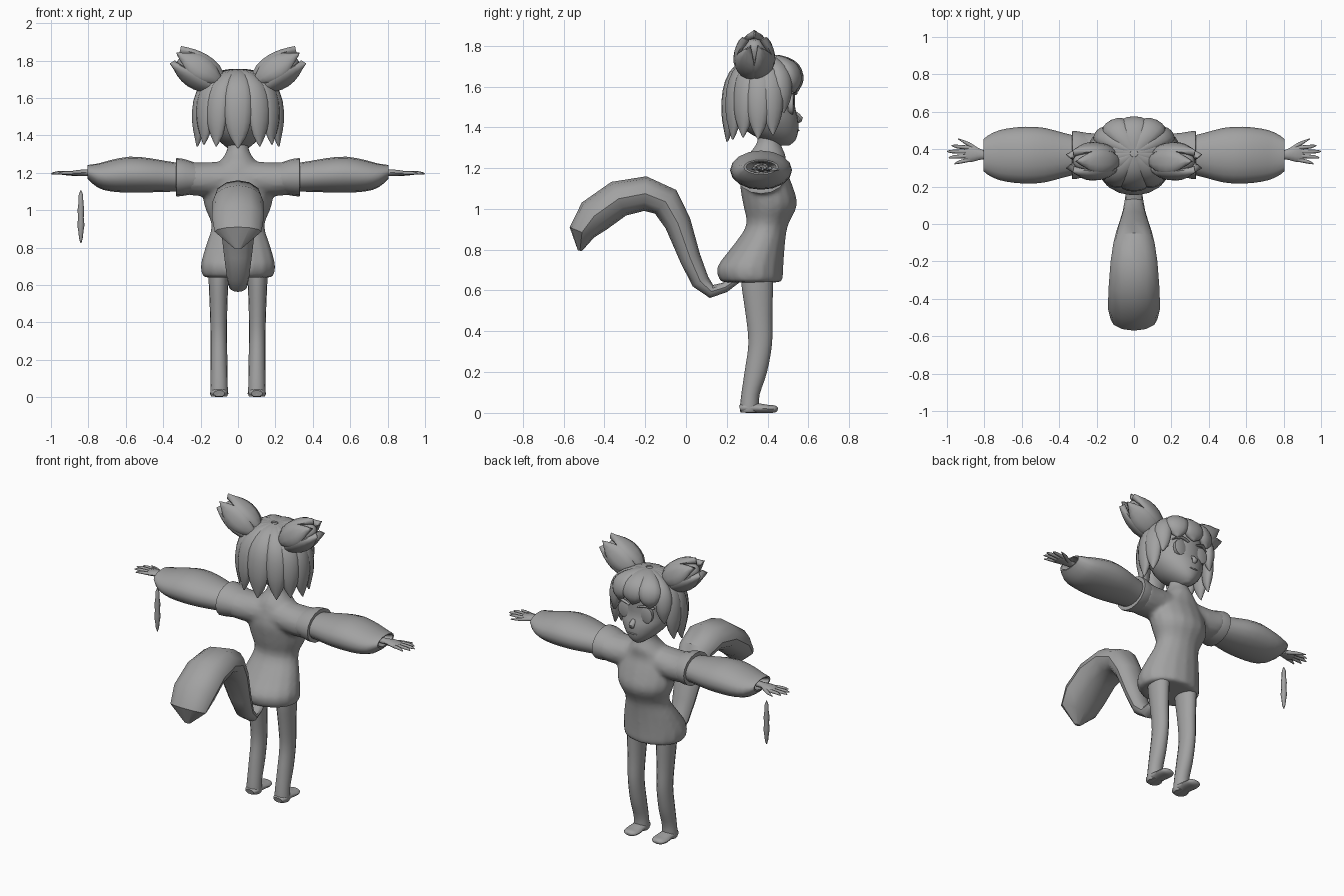
import bpy, bmesh, math
from mathutils import Vector as V

if "Cube" in bpy.data.objects:
    bpy.data.objects.remove(bpy.data.objects["Cube"])

grey = bpy.data.materials.new("plain grey")
grey.use_nodes = True
grey.diffuse_color = (0.36, 0.36, 0.36, 1)
grey.node_tree.nodes["Principled BSDF"].inputs["Base Color"].default_value = grey.diffuse_color


def finish(name, bm, angle=50):
    bmesh.ops.recalc_face_normals(bm, faces=bm.faces)
    mesh = bpy.data.meshes.new(name)
    bm.to_mesh(mesh)
    bm.free()
    mesh.materials.append(grey)
    ob = bpy.data.objects.new(name, mesh)
    bpy.context.collection.objects.link(ob)
    bpy.ops.object.select_all(action='DESELECT')
    ob.select_set(True)
    bpy.context.view_layer.objects.active = ob
    bpy.ops.object.shade_smooth_by_angle(angle=math.radians(angle))
    return ob


def smooth_rows(rows, steps):
    """Catmull-Rom between rows of numbers."""
    if steps < 2:
        return rows
    out = []
    for i in range(len(rows) - 1):
        quad = zip(rows[max(i - 1, 0)], rows[i], rows[i + 1], rows[min(i + 2, len(rows) - 1)])
        quad = list(quad)
        for k in range(steps):
            t = k / steps
            out.append([b + (c - a) * t / 2 + (a - 2.5 * b + 2 * c - d / 2) * t * t
                        + (1.5 * b - a / 2 - 1.5 * c + d / 2) * t ** 3 for a, b, c, d in quad])
    return out + [rows[-1]]


def loft(name, rows, wide, n=16, steps=3, normal=None, angle=50):
    """Tube through rows of x, y, z, half width along wide, half thickness."""
    bm = bmesh.new()
    rows = smooth_rows(rows, steps)
    wide = V(wide).normalized()
    rings = []
    for i, r in enumerate(rows):
        tangent = V(rows[min(i + 1, len(rows) - 1)][:3]) - V(rows[max(i - 1, 0)][:3])
        other = V(normal or tangent).cross(wide).normalized()
        turns = [2 * math.pi * k / n for k in range(n)]
        rings.append([bm.verts.new(V(r[:3]) + wide * max(r[3], .001) * math.cos(t)
                                   + other * max(r[4], .001) * math.sin(t)) for t in turns])
    for a, b in zip(rings, rings[1:]):
        for k in range(n):
            bm.faces.new((a[k], a[k - 1], b[k - 1], b[k]))
    bm.faces.new(rings[0])
    bm.faces.new(rings[-1])
    return finish(name, bm, angle)


def stack(name, rows, **kw):
    """Upright loft from rows of height, half width, back y, front y."""
    rows = [(0, (b + f) / 2, z, w, (f - b) / 2) for z, w, b, f in rows]
    return loft(name, rows, (1, 0, 0), normal=(0, 0, 1), **kw)


def ball(name, centre, size):
    bm = bmesh.new()
    bmesh.ops.create_uvsphere(bm, u_segments=20, v_segments=12, radius=1)
    for v in bm.verts:
        v.co = V(centre) + V(c * s for c, s in zip(v.co, size))
    return finish(name, bm)


# Tunic with shoulders, fused into one soft surface
tunic = stack("tunic", [
    (.64, .18, .18, .465), (.66, .195, .16, .475), (.72, .198, .155, .478), (.82, .17, .23, .485),
    (.92, .142, .295, .50), (1.02, .18, .28, .545), (1.12, .19, .265, .52),
    (1.2, .17, .28, .49), (1.26, .1, .3, .49), (1.32, .06, .345, .465), (1.4, .055, .36, .46)])
yoke = loft("shoulders", [
    (x, .375, z, h, d) for x, z, h, d in
    [(-.29, 1.175, .09, .12), (-.2, 1.165, .09, .11), (0, 1.17, .095, .1),
     (.2, 1.165, .09, .11), (.29, 1.175, .09, .12)]], (0, 0, 1))
tunic.select_set(True)
bpy.context.view_layer.objects.active = tunic
bpy.ops.object.join()
remesh = tunic.modifiers.new("fuse", 'REMESH')
remesh.mode, remesh.voxel_size, remesh.use_smooth_shade = 'VOXEL', .013, True
soften = tunic.modifiers.new("soften", 'SMOOTH')
soften.factor, soften.iterations = .5, 5

# Limbs, mirrored
for side, s in (("left", 1), ("right", -1)):
    loft(side + "_sleeve_cuff", [
        (s * .22, .372, 1.17, .08, .105), (s * .28, .37, 1.175, .096, .122),
        (s * .33, .368, 1.176, .102, .128), (s * .328, .368, 1.176, .08, .1)],
        (0, 0, 1), steps=2, normal=(1, 0, 0))
    # Puffed arm with a hollow, slanted opening
    loft(side + "_puffed_arm", [
        (s * x, .368, z, h, d) for x, z, h, d in
        [(.3, 1.175, .075, .1), (.38, 1.18, .082, .12), (.48, 1.187, .092, .146),
         (.58, 1.19, .096, .152), (.68, 1.184, .084, .142), (.75, 1.185, .064, .122),
         (.805, 1.205, .036, .085), (.785, 1.203, .026, .065), (.7, 1.2, .024, .04)]],
        (0, 0, 1), steps=2, normal=(1, 0, 0))
    loft(side + "_hand", [
        (s * .7, .37, 1.2, .026, .02), (s * .8, .37, 1.2, .024, .017), (s * .84, .375, 1.2, .036, .017),
        (s * .88, .375, 1.198, .045, .014), (s * .905, .375, 1.197, .036, .008)], (0, 1, 0), n=10, steps=2)
    for finger, y0, y1, x1 in (("index", .408, .42, .975), ("middle", .387, .388, .998),
                               ("ring", .364, .354, .99), ("little", .343, .322, .96)):
        loft(f"{side}_{finger}_finger", [
            (s * .88, y0, 1.198, .011, .01), (s * (x1 - .03), (y0 + y1) / 2, 1.199, .01, .009),
            (s * x1, y1, 1.195, .003, .003)], (0, 1, 0), n=8, steps=2)
    loft(side + "_thumb", [
        (s * .83, .39, 1.197, .014, .012), (s * .88, .424, 1.194, .013, .011),
        (s * .94, .455, 1.192, .003, .003)], (0, 1, 0), n=8, steps=2)
    # Leg and foot
    loft(side + "_leg", [
        (s * x, y, z, w, d) for x, y, z, w, d in
        [(.1, .35, .72, .06, .08), (.104, .35, .62, .053, .077), (.104, .358, .48, .047, .065),
         (.103, .364, .34, .044, .058), (.102, .342, .2, .045, .055),
         (.101, .316, .09, .045, .045), (.101, .31, .02, .047, .046), (.101, .31, .003, .042, .042)]],
        (1, 0, 0), normal=(0, 0, 1))
    loft(side + "_foot", [
        (s * .101, y, z, w, h) for y, z, w, h in
        [(.264, .02, .03, .017), (.29, .025, .046, .025), (.35, .024, .046, .024),
         (.4, .02, .05, .02), (.435, .019, .042, .018), (.45, .018, .02, .008)]], (1, 0, 0), n=14)

    # Bud-shaped ear: core wrapped by pointed petals
    base, axis = V((s * .10, .335, 1.675)), V((s * .82, 0, .52)).normalized()
    up, across = V((-s * .52, 0, .82)), V((0, 1, 0))
    loft(side + "_ear_core", [
        (*(base + axis * a), r, r) for a, r in
        [(-.02, .03), (.06, .075), (.14, .082), (.21, .058), (.255, .02)]], across, n=12, steps=2)
    for k in range(5):
        t = math.radians(72 * k + 18)
        out = up * math.sin(t) + across * math.cos(t)
        rim = across * math.sin(t) - up * math.cos(t)
        loft(f"{side}_ear_petal_{k + 1}", [
            (*(base + axis * a + out * r), w, .02) for a, r, w in
            [(0, .03, .02), (.06, .07, .05), (.14, .08, .062), (.21, .068, .045), (.275, .045, .003)]],
            rim, n=10, steps=2)

    # Eye plate and lash
    loft(side + "_eye", [
        (s * .075, .500, 1.515, .043, .052), (s * .079, .524, 1.515, .043, .052),
        (s * .0795, .528, 1.515, .034, .042)], (1, 0, 0), n=18, steps=1, normal=(s * .3, 1, 0))
    loft(side + "_brow_lash", [
        (s * .03, .535, 1.562, .01, .004), (s * .08, .533, 1.577, .012, .007),
        (s * .125, .505, 1.562, .01, .004)], (0, 1, 0), n=8, steps=2)

# Head with a pointed chin
stack("head", [
    (1.31, .02, .44, .505), (1.335, .06, .38, .535), (1.38, .11, .3, .55), (1.44, .148, .25, .55),
    (1.5, .162, .23, .535), (1.57, .168, .22, .535), (1.64, .16, .23, .53), (1.7, .12, .28, .48),
    (1.73, .05, .34, .42)], n=24)
loft("nose", [(0, .53, 1.475, .012, .008), (0, .56, 1.443, .02, .014), (0, .55, 1.425, .01, .006)],
     (1, 0, 0), n=8, steps=2)
ball("mouth", (0, .548, 1.385), (.03, .008, .005))

# Hair cap and tapering locks around the crown
ball("hair_cap", (0, .365, 1.575), (.2, .16, .175))


def lock(name, degrees, tip, width, reach=1.0):
    t = math.radians(degrees)
    rows = []
    for k, r, w in ((0, .08, .5), (.06, .45, .8), (.2, .77, 1), (.4, .93, 1.05),
                    (.65, .96, .95), (.85, .95, .6), (1, .98, .03)):
        r *= reach
        rows.append((math.sin(t) * r * .225, .378 - math.cos(t) * r * .18,
                     1.735 - k * (1.735 - tip), width * w, .032 * min(1, w + .1)))
    loft(name, rows, (math.cos(t), math.sin(t) * .8, 0), n=12, steps=2)


lock("back_centre_lock", 0, 1.33, .072)
for side, s in (("left", 1), ("right", -1)):
    for name, turn, tip, width in (("back", 32, 1.34, .06), ("rear_side", 56, 1.35, .058),
                                   ("side", 82, 1.34, .058), ("face", 106, 1.36, .055),
                                   ("temple", 125, 1.47, .05), ("fringe", 150, 1.57, .065)):
        lock(f"{side}_{name}_lock", s * turn, tip, width)
lock("front_centre_lock", 180, 1.575, .075, .96)

# Curling tail, wide and flat towards a blunt pointed end
loft("tail", [
    (0, y, z, w, d) for y, z, w, d in
    [(.25, .655, .03, .02), (.19, .615, .04, .025), (.125, .595, .05, .033), (.07, .645, .06, .045),
     (.02, .76, .075, .052), (-.04, .93, .095, .065), (-.1, 1.035, .11, .078), (-.2, 1.075, .125, .085),
     (-.33, 1.05, .135, .09), (-.45, .965, .14, .09), (-.51, .885, .125, .065), (-.52, .795, .02, .01)]],
    (1, 0, 0), n=12, steps=1, angle=35)

# Slim charm hanging below the right hand
loft("hanging_charm", [
    (-.84, .372, z, r, r) for z, r in
    [(1.105, .003), (1.08, .012), (1.04, .013), (1.0, .018), (.96, .015),
     (.92, .019), (.88, .013), (.85, .01), (.825, .003)]], (1, 0, 0), n=8, steps=1)
